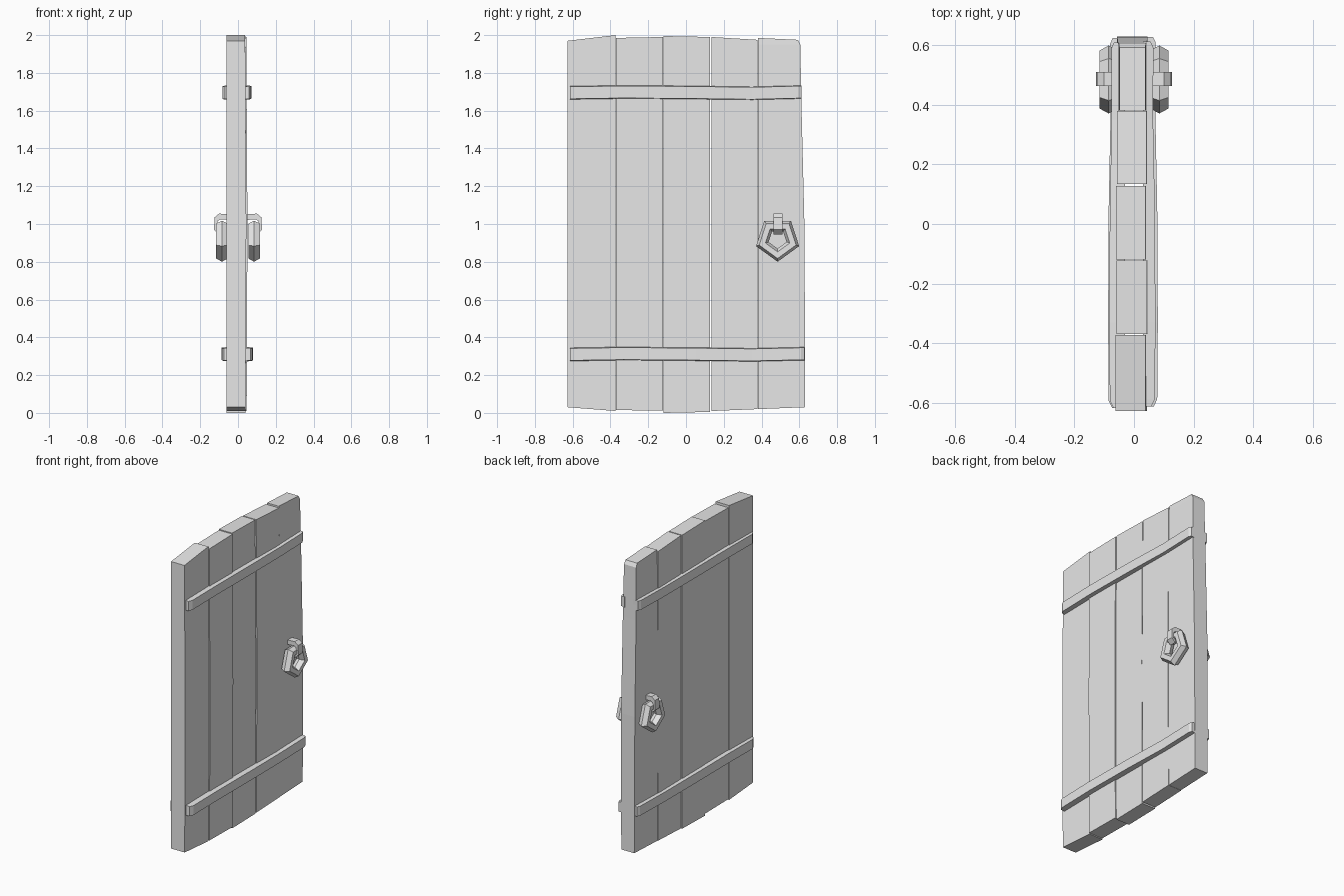
import bpy, bmesh, math
from mathutils import Matrix

cube = bpy.data.objects.get("Cube")
if cube:
    bpy.data.objects.remove(cube, do_unlink=True)

grey = bpy.data.materials.new("plain grey")
grey.use_nodes = True
grey.diffuse_color = (0.8, 0.8, 0.8, 1)
grey.node_tree.nodes["Principled BSDF"].inputs["Base Color"].default_value = (0.8, 0.8, 0.8, 1)


def finish(name, bm):
    bmesh.ops.recalc_face_normals(bm, faces=bm.faces)
    mesh = bpy.data.meshes.new(name)
    bm.to_mesh(mesh)
    bm.free()
    mesh.materials.append(grey)
    obj = bpy.data.objects.new(name, mesh)
    bpy.context.collection.objects.link(obj)
    return obj


def loft(name, sections, closed=False):
    """Skin a run of matching cross-sections, capping the ends unless closed."""
    bm = bmesh.new()
    rings = [[bm.verts.new(p) for p in s] for s in sections]
    pairs = list(zip(rings, rings[1:]))
    if closed:
        pairs.append((rings[-1], rings[0]))
    else:
        bm.faces.new(rings[0])
        bm.faces.new(rings[-1])
    for a, b in pairs:
        for i in range(len(a)):
            j = (i + 1) % len(a)
            bm.faces.new((a[i], a[j], b[j], b[i]))
    return finish(name, bm)


# Planks: y range, bottom heights, top heights, back and front x
planks = [
    (-0.627, -0.372, 0.03, 0.01, 1.97, 2.0, -0.062, 0.044),
    (-0.370, -0.122, 0.015, 0.012, 1.985, 1.99, -0.058, 0.050),
    (-0.119, 0.127, 0.0, 0.005, 1.995, 1.99, -0.060, 0.045),
    (0.134, 0.379, 0.01, 0.02, 1.99, 1.975, -0.057, 0.048),
]
for n, (y0, y1, b0, b1, t0, t1, xa, xb) in enumerate(planks):
    rows = [(b0, b1, 0.004), (1.0, 1.0, 0), (t0, t1, 0.006)]
    loft(f"plank_{n + 1}", [[(xa, y0, za), (xb - d, y0, za), (xb - d, y1, zb), (xa, y1, zb)]
                            for za, zb, d in rows])

# Latch-side plank narrows towards a clipped top corner
edge = [(0.02, 0.03, 0.63), (0.95, 0.95, 0.628), (1.6, 1.6, 0.612), (1.95, 1.95, 0.605), (1.985, 1.975, 0.592)]
loft("plank_5", [[(-0.057 + d, 0.381, za), (0.046 - d, 0.381, za), (0.046 - d, y, zb), (-0.057 + d, y, zb)]
                 for (za, zb, y), d in zip(edge, (0.003, 0, 0.002, 0.006, 0.008))])


# Cross battens with slightly uneven, sloped ends
def batten(name, side, z, depth, y_start, y_end):
    stations = [(y_start, 0, -0.012), (y_start + 0.025, 0, 0), (-0.33, 0.004, 0.002),
                (0.05, 0.001, 0.0), (0.35, -0.003, -0.006), (y_end - 0.02, 0.003, -0.005), (y_end, 0.003, -0.014)]
    loft(name, [[(side * 0.03, y, z - 0.036 + dz), (side * (depth + dx), y, z - 0.032 + dz),
                 (side * (depth + dx), y, z + 0.032 + dz), (side * 0.03, y, z + 0.036 + dz)]
                for y, dz, dx in stations])


batten("left_upper_batten", 1, 1.695, 0.070, -0.613, 0.612)
batten("left_lower_batten", 1, 0.310, 0.078, -0.613, 0.628)
batten("right_upper_batten", -1, 1.695, 0.081, -0.618, 0.610)
batten("right_lower_batten", -1, 0.310, 0.085, -0.618, 0.625)

# Pull rings and the hooks that hold them, one set per face
hook_outline = [(0.03, 1.05), (0.1, 1.055), (0.124, 1.035), (0.127, 0.97), (0.1, 0.945),
                (0.094, 0.955), (0.112, 0.98), (0.108, 1.015), (0.093, 1.025), (0.03, 1.02)]
for side, label in ((1, "left"), (-1, "right")):
    sections = []
    for k in range(5):
        a = math.radians(72 * k - 90)
        sections.append([])
        for m in range(6):
            t = math.radians(60 * m)
            r = 0.085 + 0.035 * math.cos(t)
            sections[-1].append((side * (0.085 + 0.035 * math.sin(t)),
                                 0.485 + r * math.cos(a), 0.92 + r * math.sin(a)))
    loft(label + "_pull_ring", sections, closed=True)
    loft(label + "_ring_hook", [[(side * x, y, z) for x, z in hook_outline] for y in (0.464, 0.51)])
